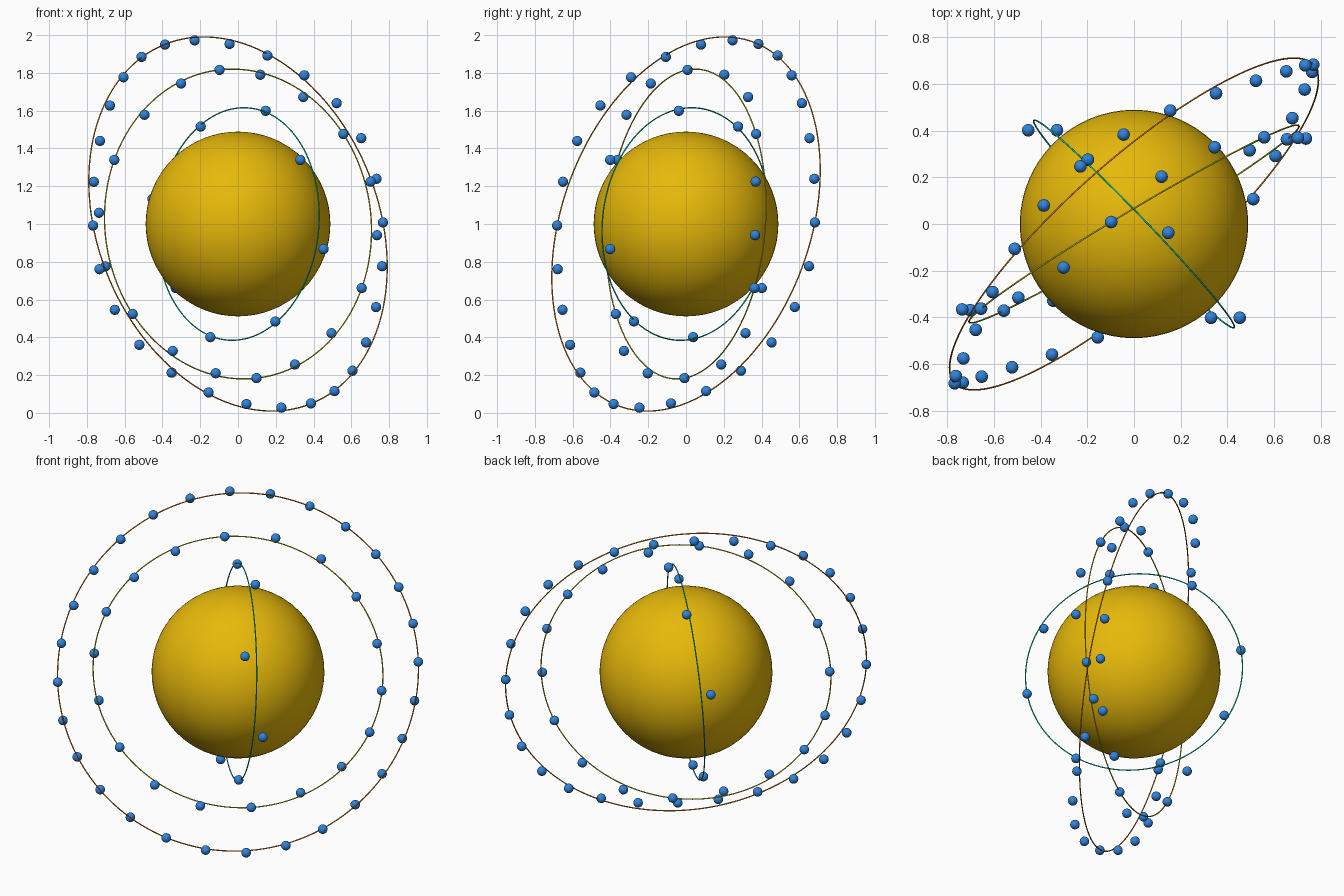
import bpy
from math import sin, cos, pi
from mathutils import Vector

cube = bpy.data.objects.get("Cube")
if cube:
    bpy.data.objects.remove(cube, do_unlink=True)

CENTRE = Vector((0, 0, 1))
WAVE = 0.067        # how far the small balls weave off their ring's plane


def material(name, rgb):
    mat = bpy.data.materials.new(name)
    mat.use_nodes = True
    mat.diffuse_color = (*rgb, 1)
    bsdf = mat.node_tree.nodes["Principled BSDF"]
    bsdf.inputs["Base Color"].default_value = (*rgb, 1)
    bsdf.inputs["Roughness"].default_value = 0.6
    return mat


def finish(name, mat):
    obj = bpy.context.object
    obj.name = obj.data.name = name
    obj.data.materials.append(mat)
    bpy.ops.object.shade_smooth()
    return obj


gold = material("gold", (0.8, 0.485, 0.003))
blue = material("blue", (0.03, 0.23, 0.72))
orange = material("burnt_orange", (0.8, 0.23, 0.01))
olive = material("olive_yellow", (0.6, 0.6, 0.01))
green = material("sea_green", (0.0, 0.7, 0.42))

# Central sphere
bpy.ops.mesh.primitive_uv_sphere_add(segments=64, ring_count=32, radius=0.489,
                                     location=CENTRE)
finish("core_sphere", gold)


def orbit(name, radius, normal, start, count, phase, mat):
    """Thin ring around the core, with small balls weaving along it."""
    n = Vector(normal).normalized()
    bpy.ops.mesh.primitive_torus_add(
        major_radius=radius, minor_radius=0.0035, major_segments=160,
        minor_segments=8, location=CENTRE,
        rotation=n.to_track_quat('Z', 'Y').to_euler())
    finish(name + "_ring", mat)

    # Balls spaced evenly round the ring, sharing one mesh
    u = Vector(start)
    u = (u - n * u.dot(n)).normalized()
    v = n.cross(u)
    first = None
    for i in range(count):
        t = 2 * pi * i / count
        place = CENTRE + radius * (u * cos(t) + v * sin(t)) + n * WAVE * sin(3 * t + phase)
        if first is None:
            bpy.ops.mesh.primitive_uv_sphere_add(segments=24, ring_count=12,
                                                 radius=0.027, location=place)
            first = finish(name + "_ball", blue)
        else:
            ball = first.copy()
            ball.location = place
            bpy.context.collection.objects.link(ball)


# Three orbits, from largest to smallest
orbit("outer", 1.027, (0.639, -0.722, 0.265), (0.77, 0.675, 0.01), 28, 0, orange)
orbit("middle", 0.822, (0.51, -0.856, 0.07), (0.655, 0.365, -0.34), 18, 0, olive)
orbit("inner", 0.617, (0.717, 0.693, -0.07), (-0.2, 0.272, 0.515), 8, 0.2, green)
